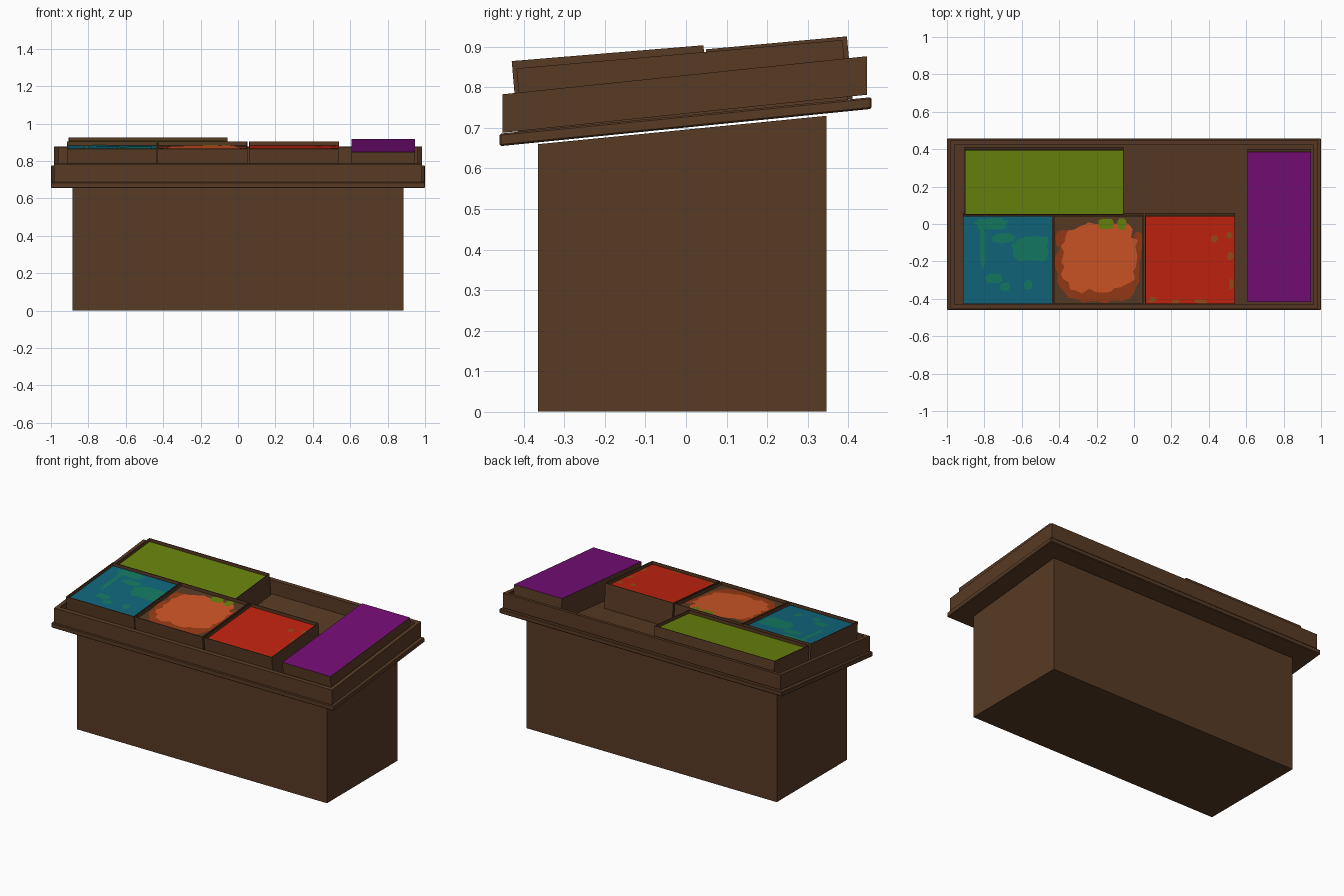
import bpy, bmesh, math, random

if "Cube" in bpy.data.objects:
    bpy.data.objects.remove(bpy.data.objects["Cube"], do_unlink=True)


def material(name, r, g, b):
    m = bpy.data.materials.new(name)
    m.use_nodes = True
    m.diffuse_color = (r, g, b, 1)
    node = next(n for n in m.node_tree.nodes if n.type == 'BSDF_PRINCIPLED')
    node.inputs["Base Color"].default_value = (r, g, b, 1)
    node.inputs["Roughness"].default_value = 0.8
    return m


wood = material("dark wood", 0.098, 0.043, 0.018)
lime = material("olive green", 0.141, 0.225, 0.004)
purple = material("purple", 0.18, 0.004, 0.18)
red = material("red", 0.54, 0.017, 0.005)
teal = material("teal", 0.005, 0.133, 0.2)
sea = material("sea green", 0.007, 0.195, 0.125)
orange = material("light orange", 0.62, 0.092, 0.019)
rust = material("rust orange", 0.31, 0.043, 0.007)
bronze = material("bronze", 0.3, 0.075, 0.008)


def finish(name, bm, mats):
    mesh = bpy.data.meshes.new(name)
    bm.to_mesh(mesh)
    bm.free()
    for m in mats:
        mesh.materials.append(m)
    obj = bpy.data.objects.new(name, mesh)
    bpy.context.collection.objects.link(obj)
    return obj


def prism(name, profile, x0, x1, top=None, rim=0, sink=0):
    """Extrude a side profile (y, z) along x, colour and optionally recess the top."""
    bm = bmesh.new()
    face = bm.faces.new([bm.verts.new((x0, y, z)) for y, z in profile])
    ext = bmesh.ops.extrude_face_region(bm, geom=[face])["geom"]
    verts = [g for g in ext if isinstance(g, bmesh.types.BMVert)]
    bmesh.ops.translate(bm, verts=verts, vec=(x1 - x0, 0, 0))
    bmesh.ops.recalc_face_normals(bm, faces=bm.faces)
    lid = max(bm.faces, key=lambda f: f.normal.z)
    if rim:
        bmesh.ops.inset_region(bm, faces=[lid], thickness=rim, use_even_offset=True)
        lid = bmesh.ops.extrude_discrete_faces(bm, faces=[lid])["faces"][0]
        bmesh.ops.translate(bm, verts=lid.verts, vec=(0, 0, -sink))
    if top:
        lid.material_index = 1
    return finish(name, bm, [wood, top] if top else [wood])


def bevel(obj, width):
    mod = obj.modifiers.new("edge", 'BEVEL')
    mod.width = width
    mod.segments = 1


# Cabinet, flange and open tray
prism("cabinet", [(-.365, 0), (.347, 0), (.347, .73), (-.365, .66)], -.885, .885)
flange = prism("flange", [(-.46, .655), (.458, .747), (.458, .776), (-.46, .686)], -1, 1)
bevel(flange, .004)
tray = prism("tray", [(-.453, .688), (.447, .782), (.447, .877), (-.453, .783)],
             -.983, .983, rim=.024, sink=.088)

# Tilted boxes standing in the tray
FRONT = [(-.43, .865), (-.415, .69), (.058, .737), (.043, .904)]
BACK = [(.049, .894), (.064, .735), (.411, .772), (.397, .926)]
SIDE = [(-.418, .847), (-.405, .69), (.4, .77), (.386, .917)]
RIM, SINK = .004, .02
prism("teal_box", FRONT, -.915, -.435, teal, RIM, SINK)
prism("orange_box", FRONT, -.43, .05, wood, RIM, SINK)
prism("red_box", FRONT, .06, .54, red, RIM, SINK)
prism("green_box", BACK, -.905, -.055, lime, RIM, SINK)
prism("purple_box", SIDE, .607, .947, purple)


# Painted ragged patches lying on the recessed front panels
def patches(name, mat, spots, x0, x1, lift, jag=.12, sides=36):
    random.seed(name)
    bm = bmesh.new()
    for i, (cx, cy, rx, ry) in enumerate(spots):
        ring = []
        for k in range(sides):
            a = math.tau * k / sides
            # squarish ellipse with a ragged edge
            s = random.uniform(1 - jag, 1) / (abs(math.cos(a)) ** 3 + abs(math.sin(a)) ** 3) ** (1 / 3)
            x = min(max(cx + rx * s * math.cos(a), x0), x1)
            y = min(max(cy + ry * s * math.sin(a), -.424), .037)
            z = .845 + (y + .43) * .0825 + lift + i * .0001
            ring.append(bm.verts.new((x, y, z)))
        bm.faces.new(ring)
    return finish(name, bm, [mat])


patches("rust_paint", rust, [(-.19, -.24, .235, .19), (-.38, -.08, .04, .05), (.02, -.1, .025, .06)],
        -.425, .045, .001, .1)
patches("orange_paint", orange, [(-.185, -.175, .215, .205)], -.425, .045, .002, .17, 44)
patches("leaf_paint", lime, [(-.15, 0, .045, .03), (-.065, 0, .025, .033)], -.425, .045, .0035)
patches("sea_paint", sea, [(-.76, 0, .1, .035), (-.81, -.12, .016, .13), (-.7, -.075, .07, .03),
                           (-.55, -.13, .11, .08), (-.75, -.29, .05, .03),
                           (-.69, -.335, .03, .025), (-.565, -.325, .025, .028)],
        -.91, -.44, .0012, .25, 24)
patches("bronze_paint", bronze, [(.43, -.08, .022, .02), (.515, -.17, .02, .025), (.51, -.06, .02, .02),
                                 (.52, -.32, .014, .03), (.36, -.415, .04, .012),
                                 (.22, -.415, .025, .012), (.1, -.405, .025, .015)],
        .065, .535, .0012, .3, 14)
